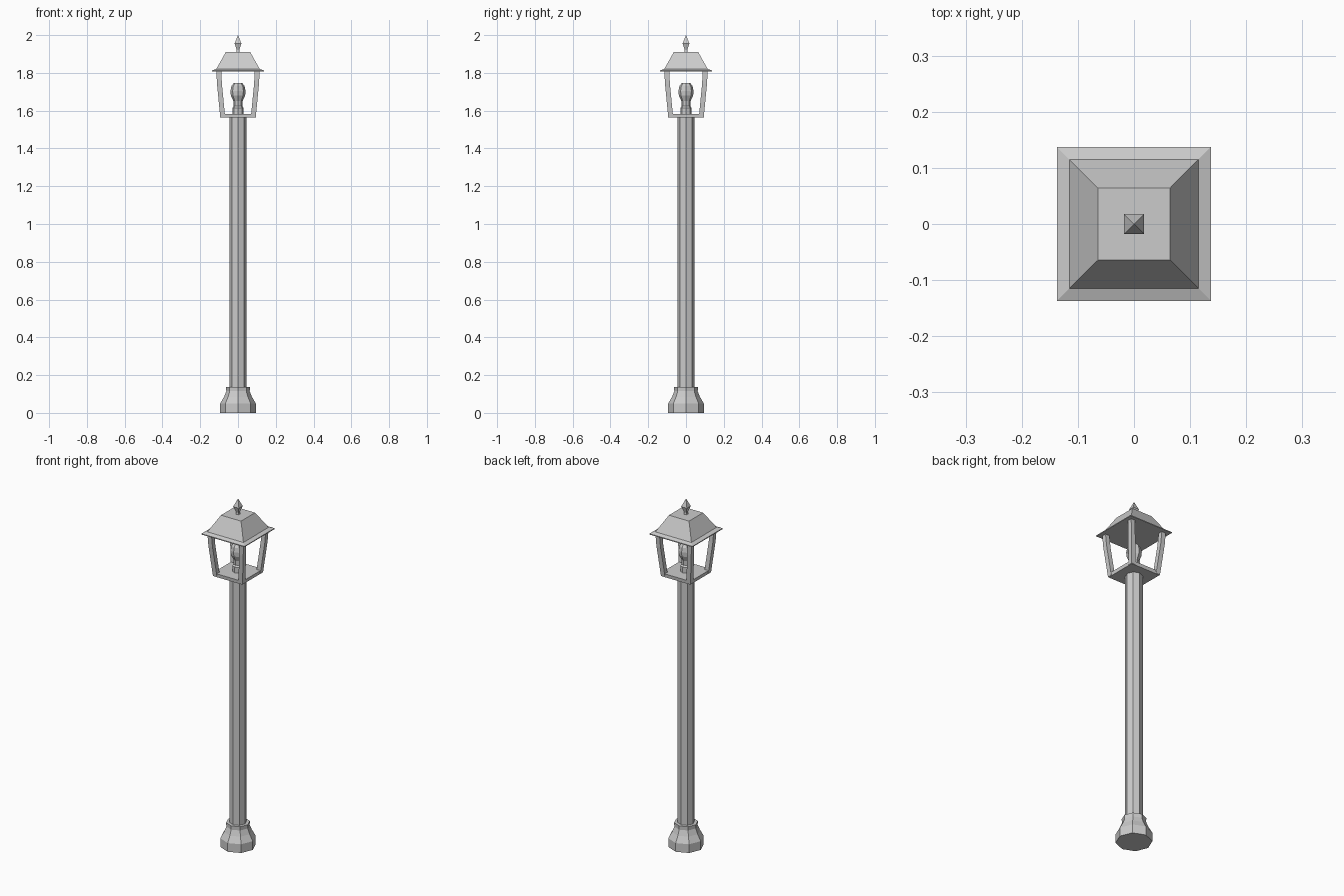
import bpy, bmesh, math

if "Cube" in bpy.data.objects:
    bpy.data.objects.remove(bpy.data.objects["Cube"])


def loft(name, profile, sides, turn=0.0):
    """Closed solid of stacked regular polygons; profile = (radius, z) from bottom to top."""
    bm = bmesh.new()
    rings = []
    for r, z in profile:
        if r == 0:
            rings.append([bm.verts.new((0, 0, z))])
        else:
            rings.append([bm.verts.new((r * math.cos(turn + math.tau * i / sides),
                                        r * math.sin(turn + math.tau * i / sides), z))
                          for i in range(sides)])
    for a, b in zip(rings, rings[1:]):
        for i in range(sides):
            j = (i + 1) % sides
            if len(b) == 1:
                bm.faces.new((a[i], a[j], b[0]))
            else:
                bm.faces.new((a[i], a[j], b[j], b[i]))
    bm.faces.new(rings[0][::-1])
    if len(rings[-1]) > 1:
        bm.faces.new(rings[-1])
    return finish(name, bm)


def square_loft(name, profile):
    """Same, with axis-aligned squares given by half width."""
    return loft(name, [(h * math.sqrt(2), z) for h, z in profile], 4, math.pi / 4)


def finish(name, bm):
    bmesh.ops.recalc_face_normals(bm, faces=bm.faces)
    mesh = bpy.data.meshes.new(name)
    bm.to_mesh(mesh)
    bm.free()
    obj = bpy.data.objects.new(name, mesh)
    bpy.context.collection.objects.link(obj)
    return obj


# Octagonal foot and shaft
loft("base", [(0.094, 0), (0.094, 0.05), (0.074, 0.085), (0.062, 0.115), (0.063, 0.137)], 8)
loft("shaft", [(0.045, 0.12), (0.045, 1.567)], 8)

# Lantern floor
square_loft("lantern_floor", [(0.092, 1.563), (0.094, 1.583)])

# Flaring corner bars, mirrored to all four corners
width = 0.026
levels = [(0.094, 1.565), (0.111, 1.74), (0.115, 1.812)]
bm = bmesh.new()
rings = [[bm.verts.new((x, y, z)) for x, y in
          ((o, o), (o - width, o), (o - width, o - width), (o, o - width))] for o, z in levels]
for a, b in zip(rings, rings[1:]):
    for i in range(4):
        j = (i + 1) % 4
        bm.faces.new((a[i], a[j], b[j], b[i]))
bm.faces.new(rings[0][::-1])
bm.faces.new(rings[-1])
bars = finish("corner_bars", bm)
mirror = bars.modifiers.new("four_corners", 'MIRROR')
mirror.use_axis = (True, True, False)
mirror.use_mirror_merge = False

# Lamp holder and bulb
loft("lamp_holder", [(0.03, 1.58), (0.03, 1.615), (0.022, 1.625)], 8)
loft("bulb", [(0.022, 1.615), (0.024, 1.65), (0.038, 1.68), (0.04, 1.705),
              (0.035, 1.73), (0.022, 1.747)], 8)

# Roof with overhanging eave
square_loft("roof", [(0.137, 1.808), (0.137, 1.813), (0.115, 1.821), (0.064, 1.911)])

# Square finial
square_loft("finial", [(0.009, 1.908), (0.007, 1.922), (0.018, 1.955), (0, 2.0)])
